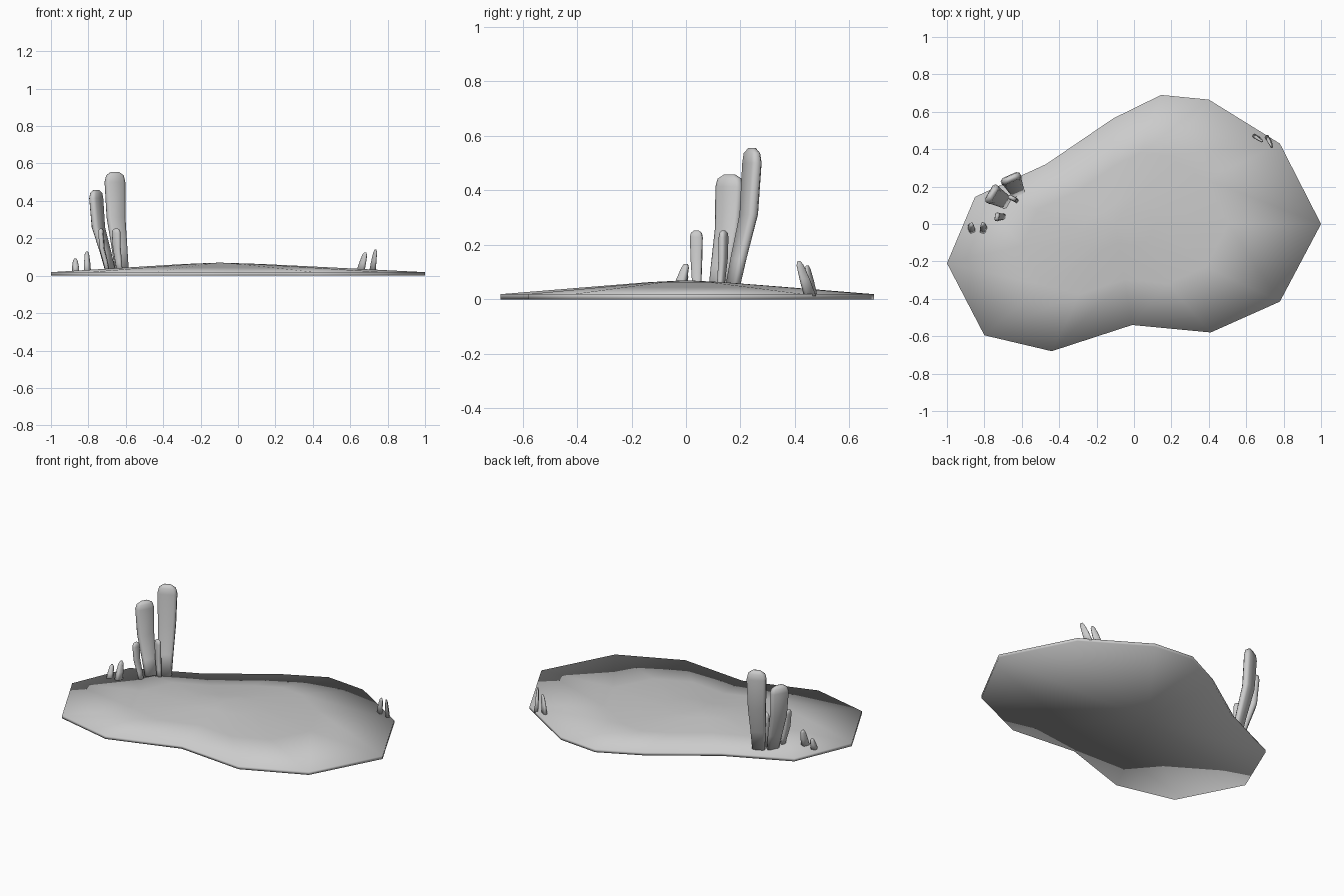
import bpy, bmesh, math
from mathutils import Vector

if "Cube" in bpy.data.objects:
    bpy.data.objects.remove(bpy.data.objects["Cube"])

def finish(name, bm):
    bmesh.ops.recalc_face_normals(bm, faces=bm.faces)
    me = bpy.data.meshes.new(name)
    bm.to_mesh(me)
    bm.free()
    for p in me.polygons:
        p.use_smooth = True
    ob = bpy.data.objects.new(name, me)
    bpy.context.collection.objects.link(ob)
    return ob

def bridge(bm, a, b):
    n = len(a)
    for i in range(n):
        bm.faces.new((a[i], a[(i + 1) % n], b[(i + 1) % n], b[i]))

# Low mound with an irregular outline
outline = [(1, 0), (.78, .43), (.40, .665), (.145, .69), (-.11, .565), (-.47, .32),
           (-.85, .145), (-1, -.21), (-.80, -.595), (-.44, -.68), (-.01, -.54),
           (.41, -.58), (.78, -.415)]
bm = bmesh.new()
cx, cy = -.1, 0
rings = []
for s, z in [(1, 0), (1, .019), (.55, .044), (.2, .063)]:
    rings.append([bm.verts.new((cx + (x - cx) * s, cy + (y - cy) * s, z)) for x, y in outline])
for a, b in zip(rings, rings[1:]):
    bridge(bm, a, b)
peak = bm.verts.new((cx, cy, .07))
under = bm.verts.new((cx, cy, 0))
n = len(outline)
for i in range(n):
    bm.faces.new((rings[-1][i], rings[-1][(i + 1) % n], peak))
    bm.faces.new((rings[0][(i + 1) % n], rings[0][i], under))
finish("sand_mound", bm)

# Curved flat blade: leans outward low down, then rises straight to a rounded tip
# rows: height fraction, lean fraction, width factor, thickness factor
LONG = [(0, 0, .65, .8), (.25, .36, .75, .9), (.55, .85, .9, 1), (.9, 1, 1, 1),
        (.965, 1, .85, .85), (1, 1, .4, .4)]
SHORT = [(0, 0, 1, 1), (.5, .5, .85, .8), (.88, .9, .6, .55), (1, 1, .25, .3)]

def blade(name, base, top, angle, width, thick, rows=LONG):
    base, top = Vector(base), Vector(top)
    u = Vector((math.cos(math.radians(angle)), math.sin(math.radians(angle)), 0))
    v = Vector((-u.y, u.x, 0))
    section = [(.5, -.25), (.5, .25), (.36, .5), (-.36, .5),
               (-.5, .25), (-.5, -.25), (-.36, -.5), (.36, -.5)]
    bm = bmesh.new()
    rings = []
    for h, lean, w, t in rows:
        c = base.lerp(top, lean)
        c.z = base.z + (top.z - base.z) * h
        rings.append([bm.verts.new(c + u * a * width * w + v * b * thick * t) for a, b in section])
    for a, b in zip(rings, rings[1:]):
        bridge(bm, a, b)
    bm.faces.new(rings[0])
    bm.faces.new(rings[-1])
    return finish(name, bm)

# Tall cluster
blade("tall_blade", (-.62, .165, .015), (-.658, .242, .555), 24, .112, .042)
blade("second_blade", (-.68, .115, .015), (-.758, .16, .458), 60, .108, .042)
blade("small_blade_a", (-.632, .125, .015), (-.651, .138, .252), -25, .046, .024)
blade("small_blade_b", (-.695, .04, .015), (-.732, .038, .252), 80, .046, .024)

# Tiny sprouts at both ends
blade("left_sprout_a", (-.868, -.03, .012), (-.87, -.003, .092), 20, .036, .045, SHORT)
blade("left_sprout_b", (-.805, -.033, .012), (-.808, 0, .13), -20, .034, .045, SHORT)
blade("right_sprout_a", (.652, .465, .012), (.68, .445, .125), -30, .045, .022, SHORT)
blade("right_sprout_b", (.717, .455, .012), (.735, .415, .14), -60, .045, .022, SHORT)
